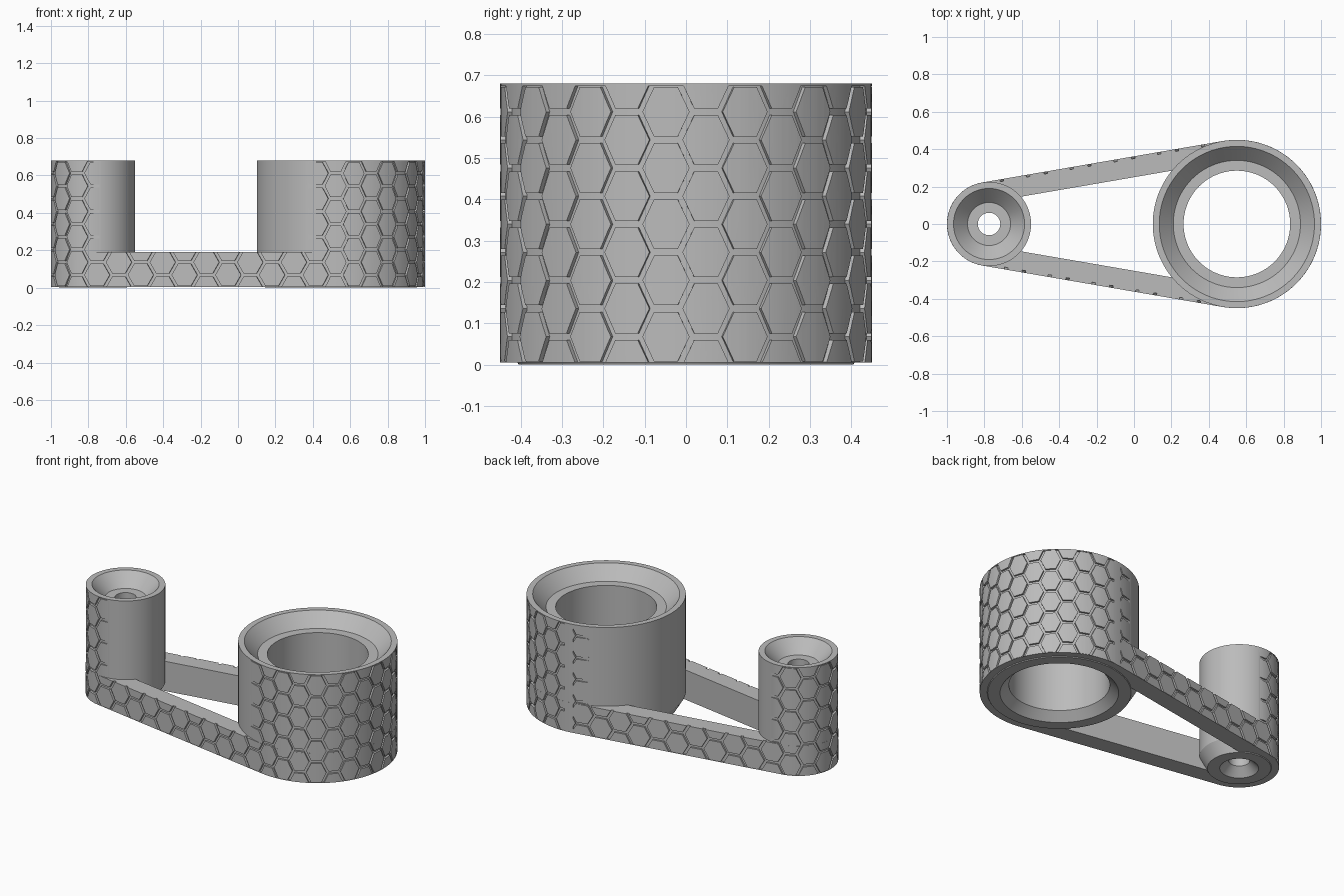
import bpy, bmesh, math
from mathutils import Vector

cube = bpy.data.objects.get("Cube")
if cube:
    bpy.data.objects.remove(cube, do_unlink=True)

# Main dimensions
BIG_X, BIG_R = 0.55, 0.45
SMALL_X, SMALL_R = -0.775, 0.225
HEIGHT, STRAP_TOP, STRAP_WIDTH = 0.68, 0.19, 0.11
ROW = HEIGHT / 5                    # height of one hexagon cell
GROOVE, DEPTH = 0.016, 0.012
BIG_COLS, STRAP_COLS, SMALL_COLS = 16, 11, 6
COLS = BIG_COLS + SMALL_COLS + 2 * STRAP_COLS
TANGENT = math.pi / 2 + math.asin((BIG_R - SMALL_R) / (BIG_X - SMALL_X))

grey = bpy.data.materials.new("mid_grey")
grey.use_nodes = True
grey.diffuse_color = (0.5, 0.5, 0.5, 1)
shader = next(n for n in grey.node_tree.nodes if n.type == 'BSDF_PRINCIPLED')
shader.inputs["Base Color"].default_value = (0.5, 0.5, 0.5, 1)


def polar(cx, r, a, z=0.0):
    return Vector((cx + r * math.cos(a), r * math.sin(a), z))


def belt(u, z, off=0.0):
    """Point on the belt-shaped outline, u counted in hexagon columns."""
    big, small, t = BIG_R + off, SMALL_R + off, TANGENT
    if u <= BIG_COLS:
        return polar(BIG_X, big, t - 2 * t * u / BIG_COLS, z)
    u -= BIG_COLS
    if u <= STRAP_COLS:
        return polar(BIG_X, big, -t, z).lerp(polar(SMALL_X, small, -t, z), u / STRAP_COLS)
    u -= STRAP_COLS
    if u <= SMALL_COLS:
        return polar(SMALL_X, small, -t - 2 * (math.pi - t) * u / SMALL_COLS, z)
    u -= SMALL_COLS
    return polar(SMALL_X, small, t, z).lerp(polar(BIG_X, big, t, z), u / STRAP_COLS)


def finish(bm, name):
    bmesh.ops.recalc_face_normals(bm, faces=bm.faces[:])
    mesh = bpy.data.meshes.new(name)
    bm.to_mesh(mesh)
    bm.free()
    mesh.materials.append(grey)
    obj = bpy.data.objects.new(name, mesh)
    bpy.context.collection.objects.link(obj)
    return obj


def closed_ring(name, loops):
    """Join equal closed loops into a ring-shaped solid."""
    bm = bmesh.new()
    rows = [[bm.verts.new(p) for p in loop] for loop in loops]
    n = len(rows[0])
    for i, row in enumerate(rows):
        nxt = rows[(i + 1) % len(rows)]
        for j in range(n):
            k = (j + 1) % n
            bm.faces.new((row[j], row[k], nxt[k], nxt[j]))
    return finish(bm, name)


def post(name, cx, radius):
    """Hollow post with a conical seat on top and a tapered foot."""
    r = radius - 0.0004
    bore, seat = radius - 0.165, radius - 0.11
    profile = [(seat - 0.005, 0), (r - 0.045, 0), (r, 0.075), (r, HEIGHT),
               (radius - 0.035, HEIGHT), (seat, HEIGHT - 0.08),
               (bore, HEIGHT - 0.08), (bore, 0.05)]
    return closed_ring(name, [[polar(cx, pr, math.tau * i / 128, pz) for i in range(128)]
                              for pr, pz in profile])


def honeycomb_cutter():
    """Flat honeycomb of groove strips, thickened and wrapped round the belt."""
    bm = bmesh.new()
    corners = [(2/3, 0), (1/3, .5), (-1/3, .5), (-2/3, 0), (-1/3, -.5), (1/3, -.5)]
    inset = 1 - GROOVE / ROW
    for col in range(COLS):
        for row in range(6):
            cu = col + 0.5
            cz = ROW * (row + (0.0 if col % 2 else 0.5))
            rings = [[bm.verts.new((cu + a * f, 0, cz + b * ROW * f)) for a, b in corners]
                     for f in (1, inset)]
            for i in range(6):
                j = (i + 1) % 6
                bm.faces.new((rings[0][i], rings[0][j], rings[1][j], rings[1][i]))
    bmesh.ops.remove_doubles(bm, verts=bm.verts[:], dist=0.0005)
    bmesh.ops.subdivide_edges(bm, edges=bm.edges[:], cuts=1, use_grid_fill=True)
    # Trim to the patterned area, leaving a plain seam and plain rims
    for co, no in (((0.5, 0, 0), (-1, 0, 0)), ((COLS - 0.03, 0, 0), (1, 0, 0)),
                   ((0, 0, 0.0063), (0, 0, -1)), ((0, 0, HEIGHT - 0.0057), (0, 0, 1))):
        bmesh.ops.bisect_plane(bm, geom=bm.verts[:] + bm.edges[:] + bm.faces[:],
                               plane_co=co, plane_no=no, clear_outer=True, dist=1e-5)
    new = bmesh.ops.extrude_face_region(bm, geom=bm.faces[:], use_keep_orig=True)["geom"]
    outer = {g for g in new if isinstance(g, bmesh.types.BMVert)}
    for v in bm.verts:
        v.co = belt(v.co.x, v.co.z, 0.01 if v in outer else -DEPTH)
    bmesh.ops.triangulate(bm, faces=bm.faces[:])
    cutter = finish(bm, "groove_cutter")
    cutter.hide_render = True
    return cutter


# Posts
parts = [post("large_post", BIG_X, BIG_R), post("small_post", SMALL_X, SMALL_R)]

# Strap joining both posts
samples = []
start = 0
for cols, steps in ((BIG_COLS, 72), (STRAP_COLS, 1), (SMALL_COLS, 56), (STRAP_COLS, 1)):
    samples += [start + cols * i / steps for i in range(steps)]
    start += cols
parts.append(closed_ring("strap", [
    [belt(u, z, off) for u in samples]
    for z, off in ((0.005, 0), (STRAP_TOP, 0), (STRAP_TOP, -STRAP_WIDTH), (0.005, -STRAP_WIDTH))]))

# Honeycomb grooves
cutter = honeycomb_cutter()
for part in parts:
    bpy.ops.object.select_all(action='DESELECT')
    part.select_set(True)
    bpy.context.view_layer.objects.active = part
    cut = part.modifiers.new("grooves", 'BOOLEAN')
    cut.operation, cut.solver, cut.object = 'DIFFERENCE', 'EXACT', cutter
    bpy.ops.object.modifier_apply(modifier=cut.name)
    bpy.ops.object.shade_smooth_by_angle(angle=math.radians(25))
bpy.data.objects.remove(cutter, do_unlink=True)
